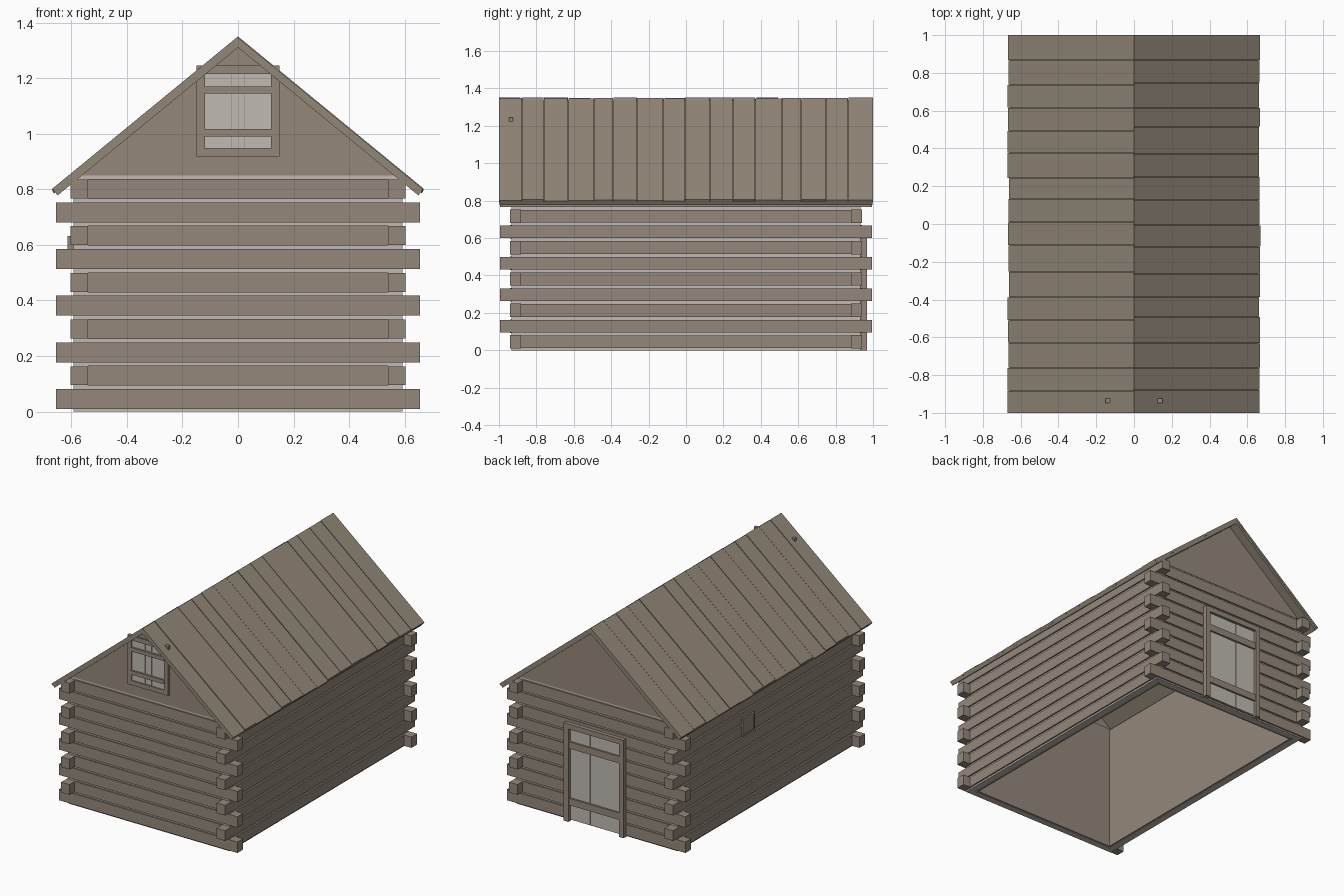
import bpy, bmesh, math, random
from mathutils import Vector

random.seed(4)
if "Cube" in bpy.data.objects:
    bpy.data.objects.remove(bpy.data.objects["Cube"])


def material(name, rgb):
    m = bpy.data.materials.new(name)
    m.use_nodes = True
    m.diffuse_color = (*rgb, 1)
    m.node_tree.nodes["Principled BSDF"].inputs["Base Color"].default_value = (*rgb, 1)
    return m


wood = material("weathered_wood", (0.30, 0.245, 0.195))
roof_wood = material("roof_wood", (0.29, 0.245, 0.19))
pale = material("pale_clay", (0.53, 0.50, 0.45))


def finish(name, bm, mat):
    bmesh.ops.recalc_face_normals(bm, faces=bm.faces)
    mesh = bpy.data.meshes.new(name)
    bm.to_mesh(mesh)
    bm.free()
    mesh.materials.append(mat)
    ob = bpy.data.objects.new(name, mesh)
    bpy.context.collection.objects.link(ob)
    return ob


def add_box(bm, x, y, z):
    """Add a box given by its (min, max) on each axis."""
    verts = bmesh.ops.create_cube(bm, size=1)["verts"]
    for v in verts:
        v.co = Vector([(a + b) / 2 + c * (b - a) for (a, b), c in zip((x, y, z), v.co)])


def boxes(name, mat, *items):
    bm = bmesh.new()
    for item in items:
        add_box(bm, *item)
    return finish(name, bm, mat)


def add_prism(bm, profile, y0, y1):
    """Extrude an x-z outline along y."""
    face = bm.faces.new([bm.verts.new((x, y0, z)) for x, z in profile])
    out = bmesh.ops.extrude_face_region(bm, geom=[face])["geom"]
    for v in out:
        if isinstance(v, bmesh.types.BMVert):
            v.co.y = y1


def span(side, a, b):
    return tuple(sorted((side * a, side * b)))


IN_X, OUT_X = 0.54, 0.602
IN_Y, OUT_Y = 0.883, 0.942
WALL_TOP = 0.85

# Log walls: courses alternate which wall runs past the corner
for side, end_name, side_name in ((-1, "front", "right"), (1, "back", "left")):
    end_logs, side_logs = [], []
    for k in range(10):
        zc = 0.045 + 0.084 * k
        end_x, side_y = (0.655, IN_Y) if k % 2 == 0 else (IN_X, 0.995)
        end_logs.append(((-end_x, end_x), span(side, IN_Y, OUT_Y), (zc - 0.036, zc + 0.036)))
        side_logs.append((span(side, IN_X, OUT_X), (-side_y, side_y), (zc - 0.034, zc + 0.034)))
    boxes(end_name + "_wall_logs", wood, *end_logs)
    boxes(side_name + "_wall_logs", wood, *side_logs)
    # Clay between the logs, slightly recessed
    boxes(end_name + "_chinking", pale,
          ((-0.592, 0.592), span(side, IN_Y + 0.01, OUT_Y - 0.01), (0, WALL_TOP)))
    boxes(side_name + "_chinking", pale,
          (span(side, IN_X + 0.01, OUT_X - 0.01), (-0.93, 0.93), (0, WALL_TOP - 0.01)))
    # Smooth lining inside
    boxes(end_name + "_lining", wood,
          ((-IN_X, IN_X), span(side, IN_Y - 0.006, IN_Y + 0.012), (0, WALL_TOP)))
    boxes(side_name + "_lining", wood,
          (span(side, IN_X - 0.006, IN_X + 0.012), (-IN_Y, IN_Y), (0, WALL_TOP - 0.01)))
    # Gable
    bm = bmesh.new()
    add_prism(bm, [(-0.575, WALL_TOP), (0.575, WALL_TOP), (0, 1.32)],
              side * (IN_Y + 0.005), side * (OUT_Y - 0.007))
    finish(end_name + "_gable", bm, wood)

# Roof: a continuous deck on each slope, covered by uneven planks
SLOPE = 0.82


def slope_profile(side, top, depth, reach):
    low = top - SLOPE * reach
    tilt = depth * 0.4
    return [(0, top), (side * reach, low),
            (side * (reach - tilt), low - depth + tilt * SLOPE), (0, top - depth)]


edges = [-1 + 0.125 * i for i in range(17)]
for side, name in ((-1, "right"), (1, "left")):
    bm = bmesh.new()
    add_prism(bm, slope_profile(side, 1.336, 0.026, 0.66), -0.998, 0.998)
    finish(name + "_roof_deck", bm, roof_wood)
    cuts = [-1] + [e + random.uniform(-0.015, 0.015) for e in edges[1:-1]] + [1]
    bm = bmesh.new()
    for i, (a, b) in enumerate(zip(cuts, cuts[1:])):
        top = 1.35 - random.choice((0, 0.002, 0.004))
        gap = 0.0015
        add_prism(bm, slope_profile(side, top, 0.018, random.uniform(0.662, 0.67)),
                  a + (gap if i else 0), b - (gap if i < 15 else 0))
    finish(name + "_roof_planks", bm, roof_wood)


def frame(name, side, w, z0, z1, t, y0, y1, sill=True):
    y = span(side, y0, y1)
    items = [((-w, -w + t), y, (z0, z1)), ((w - t, w), y, (z0, z1)),
             ((-w + t, w - t), y, (z1 - t, z1))]
    if sill:
        items.append(((-w + t, w - t), y, (z0, z0 + t)))
    return boxes(name, wood, *items)


def planked_panel(name, side, w, z0, z1, y0, y1, battens):
    """Pale upright boards with two brown battens across."""
    cuts = [-w, -0.2 * w, 0.2 * w, w]
    boxes(name + "_boards", pale,
          *[((a + 0.001, b - 0.001), span(side, y0, y1 - 0.002 * (i % 2)), (z0, z1))
            for i, (a, b) in enumerate(zip(cuts, cuts[1:]))])
    boxes(name + "_battens", wood,
          *[((-w - 0.004, w + 0.004), span(side, y1 - 0.004, y1 + 0.012), b) for b in battens])


# Loft shutter in the front gable; its frame corners meet the roof
frame("loft_window_frame", -1, 0.15, 0.918, 1.245, 0.03, 0.925, 0.947)
planked_panel("loft_shutter", -1, 0.12, 0.948, 1.215, 0.92, 0.94,
              [(0.99, 1.016), (1.144, 1.17)])

# Back door
frame("door_frame", 1, 0.22, 0.0, 0.65, 0.034, 0.925, 0.968, sill=False)
planked_panel("door", 1, 0.184, 0.01, 0.616, 0.92, 0.95,
              [(0.11, 0.155), (0.485, 0.53)])

# Small hatch on the right wall
boxes("side_hatch", wood, ((-0.609, -0.59), (0.16, 0.27), (0.525, 0.62)))
boxes("side_hatch_frame", wood,
      *[((-0.613, -0.59), y, (0.515, 0.632)) for y in ((0.15, 0.16), (0.27, 0.28))],
      *[((-0.613, -0.59), (0.16, 0.27), z) for z in ((0.515, 0.525), (0.62, 0.632))])
